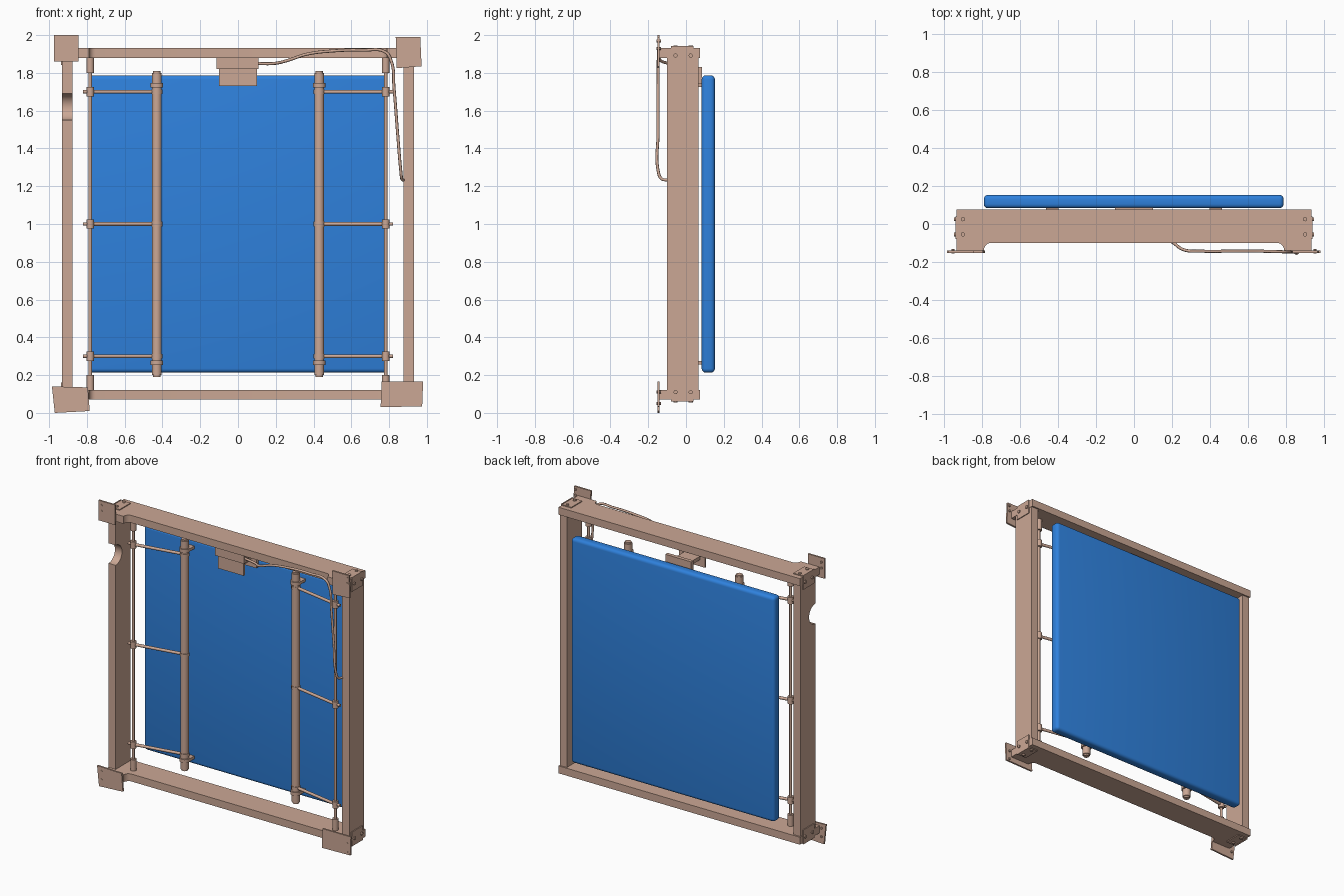
import bpy, bmesh, math
from mathutils import Vector

if "Cube" in bpy.data.objects:
    bpy.data.objects.remove(bpy.data.objects["Cube"])


def material(name, rgb):
    m = bpy.data.materials.new(name)
    m.diffuse_color = (*rgb, 1)
    m.use_nodes = True
    m.node_tree.nodes["Principled BSDF"].inputs["Base Color"].default_value = m.diffuse_color
    return m


TAN = material("tan", (0.60, 0.39, 0.30))
BLUE = material("blue", (0.028, 0.22, 0.72))


def finish(name, bm, mat, smooth=False):
    bmesh.ops.recalc_face_normals(bm, faces=bm.faces)
    me = bpy.data.meshes.new(name)
    bm.to_mesh(me)
    bm.free()
    ob = bpy.data.objects.new(name, me)
    bpy.context.collection.objects.link(ob)
    me.materials.append(mat)
    if smooth:
        bpy.ops.object.select_all(action='DESELECT')
        ob.select_set(True)
        bpy.context.view_layer.objects.active = ob
        bpy.ops.object.shade_smooth_by_angle(angle=math.radians(40))
    return ob


def box(name, lo, hi, mat=TAN, bevel=0, segs=3):
    bm = bmesh.new()
    bmesh.ops.create_cube(bm, size=1)
    for v in bm.verts:
        v.co = [(lo[i] + hi[i]) / 2 + v.co[i] * (hi[i] - lo[i]) for i in range(3)]
    if bevel:
        bmesh.ops.bevel(bm, geom=bm.edges[:], offset=bevel, segments=segs, profile=0.5, affect='EDGES')
    return finish(name, bm, mat, bevel > 0)


def rod(name, a, b, r, sides=16):
    a, b = Vector(a), Vector(b)
    d = b - a
    bm = bmesh.new()
    bmesh.ops.create_cone(bm, cap_ends=True, segments=sides, radius1=r, radius2=r, depth=d.length)
    bm.transform(d.to_track_quat('Z', 'Y').to_matrix().to_4x4())
    bmesh.ops.translate(bm, verts=bm.verts, vec=(a + b) / 2)
    return finish(name, bm, TAN, True)


def prism(name, pts, axis, lo, hi):
    """Extrude a 2D outline along x, y or z."""
    def place(p, t):
        q = list(p)
        q.insert(axis, t)
        return q
    bm = bmesh.new()
    f = bm.faces.new([bm.verts.new(place(p, lo)) for p in pts])
    d = [0, 0, 0]
    d[axis] = hi - lo
    new = bmesh.ops.extrude_face_region(bm, geom=[f])['geom']
    bmesh.ops.translate(bm, verts=[g for g in new if isinstance(g, bmesh.types.BMVert)], vec=d)
    return finish(name, bm, TAN, True)


# blue door panel
box("door_panel", (-0.79, 0.083, 0.213), (0.787, 0.153, 1.787), BLUE, 0.022, 4)

# horizontal beams with feet curving forward at both ends
fillet = [(0.79 + 0.035 * math.sin(t) - 0.035, -0.14 + 0.04 * math.cos(t))
          for t in [i * math.pi / 12 for i in range(7)]]
right = fillet + [(0.935, -0.14), (0.935, 0.075)]
outline = right + [(-x, y) for x, y in reversed(right)]
prism("top_beam", outline, 2, 1.88, 1.932)
prism("bottom_beam", outline, 2, 0.07, 0.122)

# side posts, the left one with a round notch in its front edge
box("right_post", (0.877, -0.10, 0.07), (0.932, 0.065, 1.93))
notch = [(-0.10 + 0.07 * math.sin(t), 1.62 - 0.07 * math.cos(t))
         for t in [i * math.pi / 14 for i in range(15)]]
prism("left_post", [(0.065, 0.07), (-0.10, 0.07)] + notch + [(-0.10, 1.93), (0.065, 1.93)],
      0, -0.932, -0.877)

# crooked wall plates at the corners
plates = {
    "top_left": [(-0.975, 2.0), (-0.845, 2.0), (-0.845, 1.86), (-0.975, 1.86)],
    "top_right": [(0.835, 1.99), (0.965, 1.99), (0.972, 1.835), (0.84, 1.825)],
    "bottom_left": [(-0.985, 0.14), (-0.795, 0.135), (-0.785, 0.01), (-0.97, 0.0)],
    "bottom_right": [(0.76, 0.165), (0.98, 0.165), (0.975, 0.035), (0.755, 0.03)],
}
for n, pts in plates.items():
    prism(n + "_wall_plate", pts, 1, -0.152, -0.14)
    # screws behind the outer edge of each plate
    top = "top" in n
    x = 0.952 * (1 if "right" in n else -1)
    for z in ((1.93, 1.97) if top else (0.05, 0.11)):
        rod("plate_screw", (x, -0.155, z), (x, -0.132, z), 0.008, 8)

# corner brackets with bolts on the outside
for s in (-1, 1):
    for zs, z in ((1, 1.932), (-1, 0.07)):
        x = s * 0.932
        zc = z - zs * 0.04
        box("bracket_side", (min(x, x + s * .006), -0.08, zc - 0.05),
            (max(x, x + s * .006), 0.04, zc + 0.05))
        xa, xb = sorted((s * 0.86, s * 0.937))
        box("bracket_cap", (xa, -0.08, min(z, z + zs * .006)), (xb, 0.04, max(z, z + zs * .006)))
        for y in (-0.055, 0.025):
            rod("bracket_bolt", (x, y, zc), (x + s * .014, y, zc), 0.011, 10)
            rod("bracket_bolt", (s * 0.90, y, z), (s * 0.90, y, z + zs * .014), 0.011, 10)

# hinge rods, arms and support tubes on both sides
RY, TY = -0.04, 0.025
for s in (-1, 1):
    x, tx = s * 0.782, s * 0.43
    rod("hinge_rod", (x, RY, 0.12), (x, RY, 1.88), 0.009)
    for a, b in ((0.12, 0.20), (1.80, 1.88)):
        rod("hinge_rod_socket", (x, RY, a), (x, RY, b), 0.02)
    rod("support_tube", (tx, TY, 0.20), (tx, TY, 1.80), 0.026, 24)
    for a, b in ((0.19, 0.20), (1.80, 1.81)):
        rod("support_tube_cap", (tx, TY, a), (tx, TY, b), 0.02, 24)
    for z in (0.265, 1.735):
        rod("tube_ring", (tx, TY, z - 0.012), (tx, TY, z + 0.012), 0.034, 24)
        box("tube_mount", (tx - 0.034, TY, z - 0.01), (tx + 0.034, 0.088, z + 0.01))
    for z in (0.30, 1.0, 1.70):
        rod("hinge_collar", (x, RY, z - 0.024), (x, RY, z + 0.024), 0.02)
        rod("hinge_arm", (x, RY, z), (tx, TY, z), 0.010)
        rod("hinge_arm_end", (x, RY, z), (s * 0.82, RY, z), 0.009)
        rod("arm_collar", (tx, TY, z - 0.012), (tx, TY, z + 0.012), 0.029, 24)

# lock at the top centre
box("lock_body", (-0.115, -0.09, 1.82), (0.108, -0.03, 1.88))
box("lock_plate", (-0.10, -0.08, 1.73), (0.10, -0.068, 1.83))
box("lock_catch", (-0.10, 0.06, 1.73), (0.10, 0.086, 1.83))
box("lock_catch_arm", (-0.06, -0.07, 1.775), (0.06, 0.065, 1.80))

# cable from the lock to the right post
path = [(0.09, -0.07, 1.85), (0.19, -0.09, 1.85), (0.26, -0.135, 1.865), (0.36, -0.143, 1.898),
        (0.50, -0.143, 1.916), (0.66, -0.143, 1.92), (0.78, -0.146, 1.91), (0.812, -0.147, 1.86),
        (0.826, -0.148, 1.72), (0.845, -0.148, 1.48), (0.862, -0.147, 1.28), (0.867, -0.13, 1.24),
        (0.875, -0.095, 1.232)]
cu = bpy.data.curves.new("lock_cable", 'CURVE')
cu.dimensions = '3D'
cu.bevel_depth = 0.008
cu.bevel_resolution = 2
cu.use_fill_caps = True
sp = cu.splines.new('BEZIER')
sp.bezier_points.add(len(path) - 1)
for bp, p in zip(sp.bezier_points, path):
    bp.co = p
    bp.handle_left_type = bp.handle_right_type = 'AUTO'
cu.materials.append(TAN)
bpy.context.collection.objects.link(bpy.data.objects.new("lock_cable", cu))
